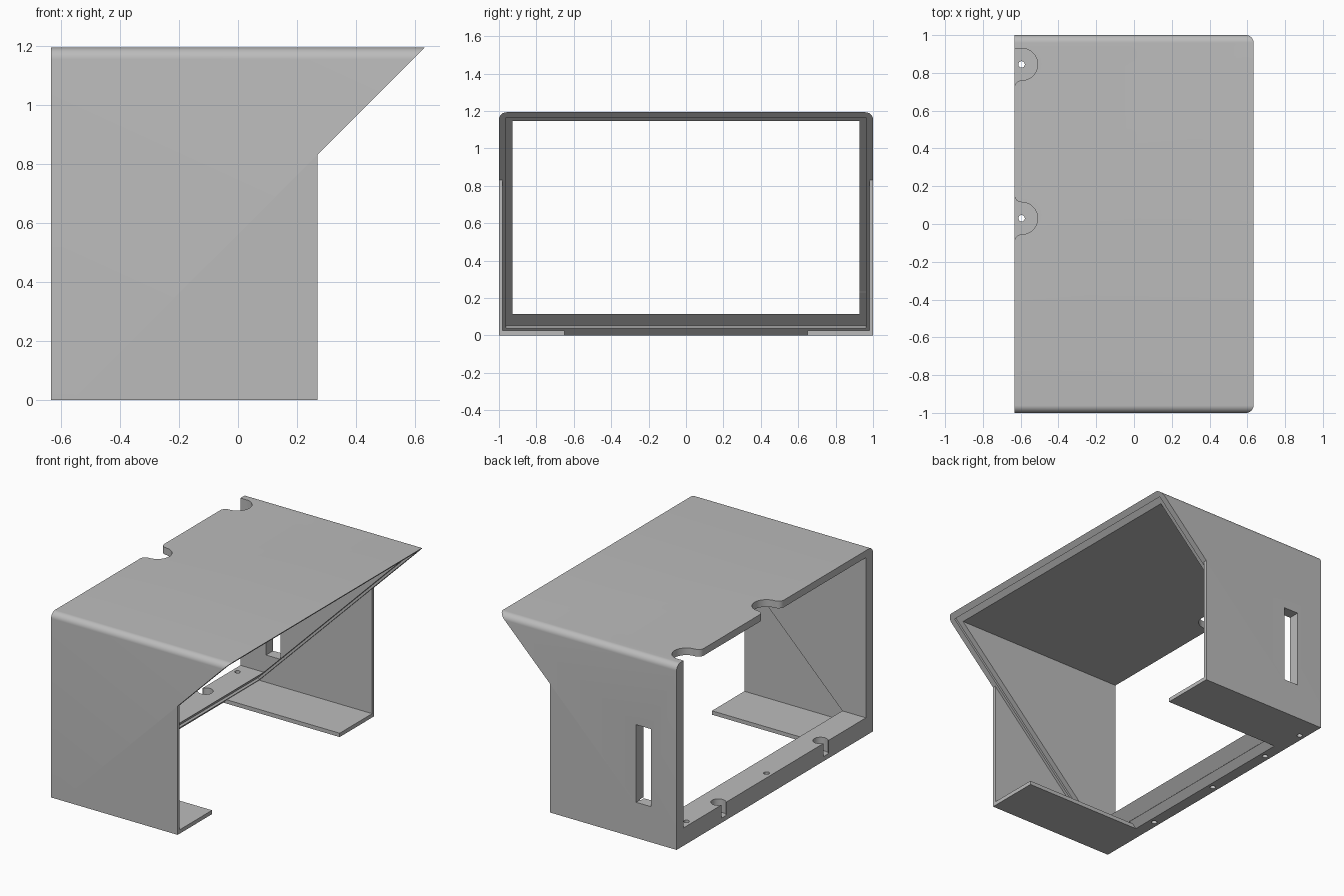
import bpy, bmesh, math
from mathutils import Vector

cube = bpy.data.objects.get("Cube")
if cube:
    bpy.data.objects.remove(cube, do_unlink=True)

BACK, TIP, FRONT = -0.633, 0.633, 0.27   # x limits: rear, roof tip, side panels
TOP, SLOPE = 1.193, 0.56                 # roof height, sloped plane z = x + SLOPE
SKIN, TAB = 0.02, 0.025                  # thin panel and floor tab thickness

grey = bpy.data.materials.new("plain grey")
grey.use_nodes = True
grey.diffuse_color = (0.5, 0.5, 0.5, 1)
grey.node_tree.nodes["Principled BSDF"].inputs["Base Color"].default_value = (0.5, 0.5, 0.5, 1)


def prism(name, points, axis, lo, hi):
    """Extrude a 2D outline along one axis; points use the other two axes in order."""
    def place(p, t):
        c = list(p)
        c.insert("xyz".index(axis), t)
        return Vector(c)
    bm = bmesh.new()
    face = bm.faces.new([bm.verts.new(place(p, lo)) for p in points])
    grown = bmesh.ops.extrude_face_region(bm, geom=[face])["geom"]
    shift = place((0, 0), hi - lo)
    bmesh.ops.translate(bm, vec=shift, verts=[v for v in grown if isinstance(v, bmesh.types.BMVert)])
    bmesh.ops.recalc_face_normals(bm, faces=bm.faces)
    mesh = bpy.data.meshes.new(name)
    bm.to_mesh(mesh)
    bm.free()
    mesh.materials.append(grey)
    ob = bpy.data.objects.new(name, mesh)
    bpy.context.collection.objects.link(ob)
    return ob


def rect(a0, a1, b0, b1):
    return [(a0, b0), (a1, b0), (a1, b1), (a0, b1)]


def arc(cx, cy, r, start, end, n=10):
    angles = [math.radians(start + (end - start) * i / n) for i in range(n + 1)]
    return [(cx + r * math.cos(a), cy + r * math.sin(a)) for a in angles]


def activate(ob):
    bpy.ops.object.select_all(action='DESELECT')
    ob.select_set(True)
    bpy.context.view_layer.objects.active = ob


def cut(ob, cutter):
    """Subtract a helper solid, then discard it."""
    cutter.hide_render = True
    activate(ob)
    mod = ob.modifiers.new("cut", 'BOOLEAN')
    mod.operation, mod.solver, mod.object = 'DIFFERENCE', 'EXACT', cutter
    bpy.ops.object.modifier_apply(modifier=mod.name)
    bpy.data.objects.remove(cutter, do_unlink=True)


# Main frame: rounded block, sliced along the sloped plane
R = 0.04
section = [(-1, 0), (1, 0)] + arc(1 - R, TOP - R, R, 0, 90) + arc(R - 1, TOP - R, R, 90, 180)
frame = prism("main_frame", section, 'x', BACK, TIP + 0.2)
cut(frame, prism("slope_cutter", [(-0.5 - SLOPE, -0.5), (2, -0.5), (2, 2 + SLOPE)], 'y', -2, 2))

# Straight opening through the frame
cut(frame, prism("opening_cutter", rect(-0.928, 0.928, 0.115, 1.147), 'x', -2, 2))

# Shallow panel recess in the sloped face
D = 0.01
low, high = 0.04, 1.165
recess = [(low - SLOPE - D, low + D), (low - SLOPE + 0.1, low - 0.1),
          (high - SLOPE + 0.1, high - 0.1), (high - SLOPE - D, high + D)]
cut(frame, prism("recess_cutter", recess, 'y', -0.962, 0.962))

# Flared access notches in the roof, above two of the screw holes
HX, NR = -0.595, 0.085
FR = HX - BACK
for y in (0.845, 0.03):
    outline = ([(BACK - 0.1, y - NR - FR)] + arc(HX, y - NR - FR, FR, 180, 90, 6)
               + arc(HX, y, NR, -90, 90, 24)
               + arc(HX, y + NR + FR, FR, 270, 180, 6) + [(BACK - 0.1, y + NR + FR)])
    outline = [(px, min(py, 0.928)) for px, py in outline]
    clean = [p for i, p in enumerate(outline) if (Vector(p) - Vector(outline[i - 1])).length > 1e-4]
    cut(frame, prism("notch_cutter", clean, 'z', 1.1, 1.4))

# Screw holes through the rear bar
for y in (0.845, 0.52, 0.03, -0.52):
    cut(frame, prism("hole_cutter", arc(HX, y, 0.017, 0, 345, 23), 'z', -0.1, 0.13))

# Counterbores open to the rear edge
for y in (0.52, -0.52):
    cut(frame, prism("bore_cutter", arc(HX, y, 0.045, 0, 345, 23), 'z', 0.03, 0.2))
    cut(frame, prism("bore_slot_cutter", rect(-0.7, HX, y - 0.025, y + 0.025), 'z', 0.03, 0.2))

# Tall slot in one side wall
cut(frame, prism("slot_cutter", rect(-0.45, -0.345, 0.23, 0.73), 'y', 0.8, 1.2))

activate(frame)
bpy.ops.object.shade_smooth_by_angle(angle=math.radians(30))

# Thin side panels and floor tabs below the slope, on both sides
side = [(-SLOPE, 0), (FRONT, 0), (FRONT, FRONT + SLOPE)]
tab = [(-SLOPE, 0), (FRONT, 0), (FRONT, TAB), (TAB - SLOPE, TAB)]
for label, s in (("back", 1), ("front", -1)):
    prism(label + "_side_panel", side, 'y', *sorted((s * (1 - SKIN), s)))
    prism(label + "_floor_tab", tab, 'y', *sorted((s * 0.65, s * (1 - SKIN))))
